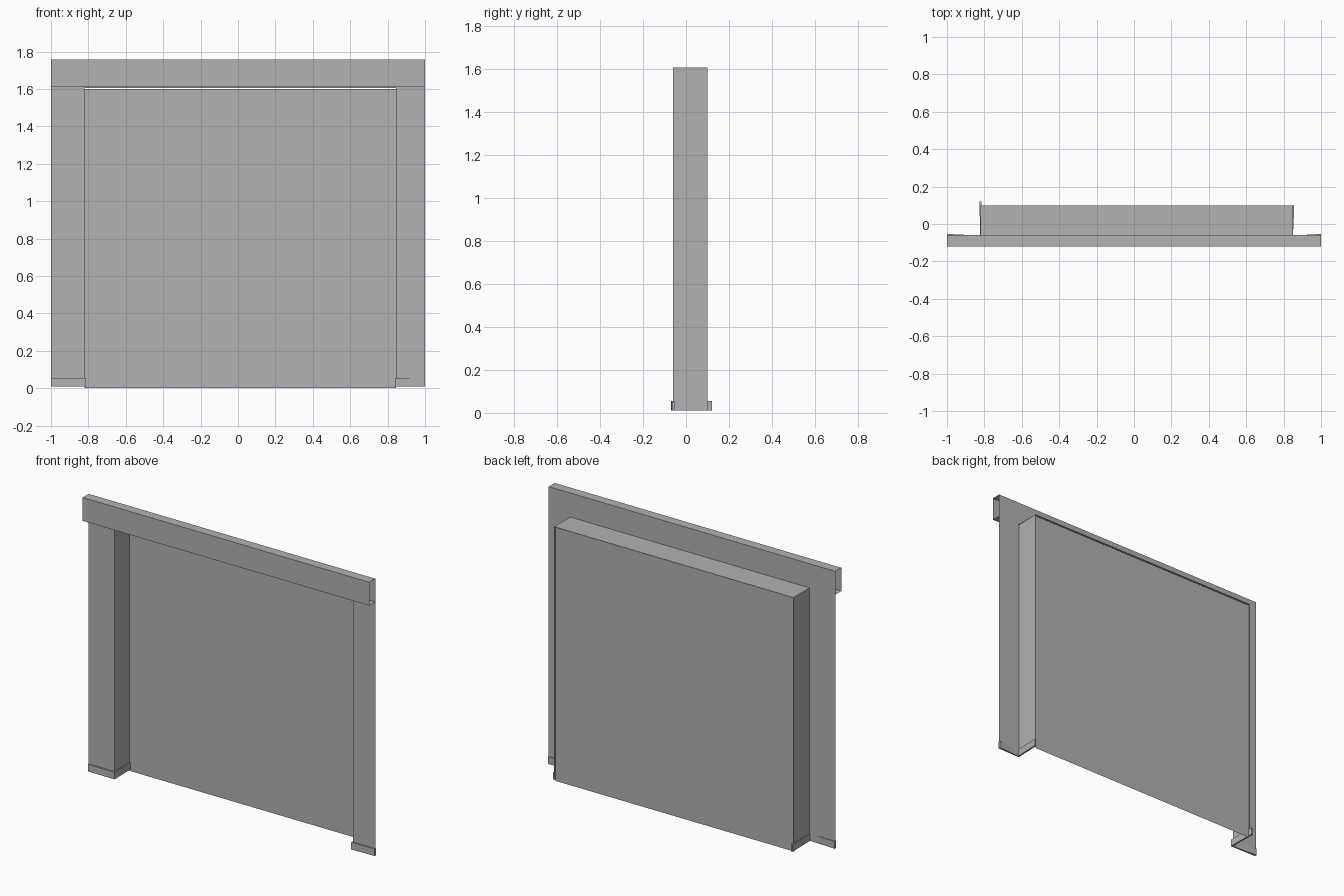
import bpy
import bmesh

if "Cube" in bpy.data.objects:
    bpy.data.objects.remove(bpy.data.objects["Cube"], do_unlink=True)

GREY = (0.445, 0.445, 0.445, 1)
grey = bpy.data.materials.new("plain grey")
grey.use_nodes = True
grey.diffuse_color = GREY
grey.node_tree.nodes["Principled BSDF"].inputs["Base Color"].default_value = GREY

LEFT, RIGHT = -0.82, 0.845      # opening sides
WALL, BACK = -0.06, 0.1         # depth of the recess
FLOOR, LINTEL, TOP = 0.01, 1.605, 1.757


def finish(name, bm):
    mesh = bpy.data.meshes.new(name)
    bm.to_mesh(mesh)
    bm.free()
    mesh.materials.append(grey)
    obj = bpy.data.objects.new(name, mesh)
    bpy.context.collection.objects.link(obj)


def upright(name, path, low, high):
    """Vertical sheet following a plan path of (x, y) points."""
    bm = bmesh.new()
    bottom = [bm.verts.new((x, y, low)) for x, y in path]
    top = [bm.verts.new((x, y, high)) for x, y in path]
    for i in range(len(path) - 1):
        bm.faces.new((bottom[i], bottom[i + 1], top[i + 1], top[i]))
    finish(name, bm)


def along_x(name, x0, x1, profile):
    """Sheet swept across the width from a (y, z) profile."""
    bm = bmesh.new()
    a = [bm.verts.new((x0, y, z)) for y, z in profile]
    b = [bm.verts.new((x1, y, z)) for y, z in profile]
    for i in range(len(profile) - 1):
        bm.faces.new((a[i], b[i], b[i + 1], a[i + 1]))
    finish(name, bm)


def skirting(name, outline):
    """Closed low strip with a constant plan outline."""
    bm = bmesh.new()
    base = bm.faces.new([bm.verts.new((x, y, FLOOR)) for x, y in outline])
    raised = bmesh.ops.extrude_face_region(bm, geom=[base])["geom"]
    verts = [v for v in raised if isinstance(v, bmesh.types.BMVert)]
    bmesh.ops.translate(bm, vec=(0, 0, 0.045), verts=verts)
    bmesh.ops.recalc_face_normals(bm, faces=bm.faces)
    finish(name, bm)


# Wall piers, each folding back into the side of the recess
upright("right_pier", [(-1, WALL), (LEFT, WALL), (LEFT, BACK)], FLOOR, LINTEL)
upright("left_pier", [(RIGHT + 0.005, BACK), (RIGHT, WALL), (1, WALL)], FLOOR, LINTEL)

# Wall above the opening and the recess ceiling
along_x("upper_wall", -1, 1, [(WALL, LINTEL), (WALL, TOP)])
along_x("recess_ceiling", LEFT, RIGHT + 0.005, [(WALL, LINTEL), (BACK, LINTEL)])

# Header channel, open at both ends
along_x("header", -1, 1, [(WALL, 1.61), (-0.12, 1.61), (-0.12, TOP), (WALL, TOP)])

# Door panel set just inside the recess
along_x("door_panel", LEFT, RIGHT, [(BACK - 0.008, 0), (BACK - 0.008, 1.6)])

# Skirting strips wrapping the pier corners
skirting("right_skirting", [(-1, -0.068), (-0.813, -0.07), (-0.815, 0.12),
                            (-0.826, 0.12), (-0.823, -0.062), (-1, -0.053)])
skirting("left_skirting", [(1, -0.066), (1, -0.053), (0.85, -0.062),
                           (0.857, 0.1), (0.846, 0.1), (0.839, -0.07)])
